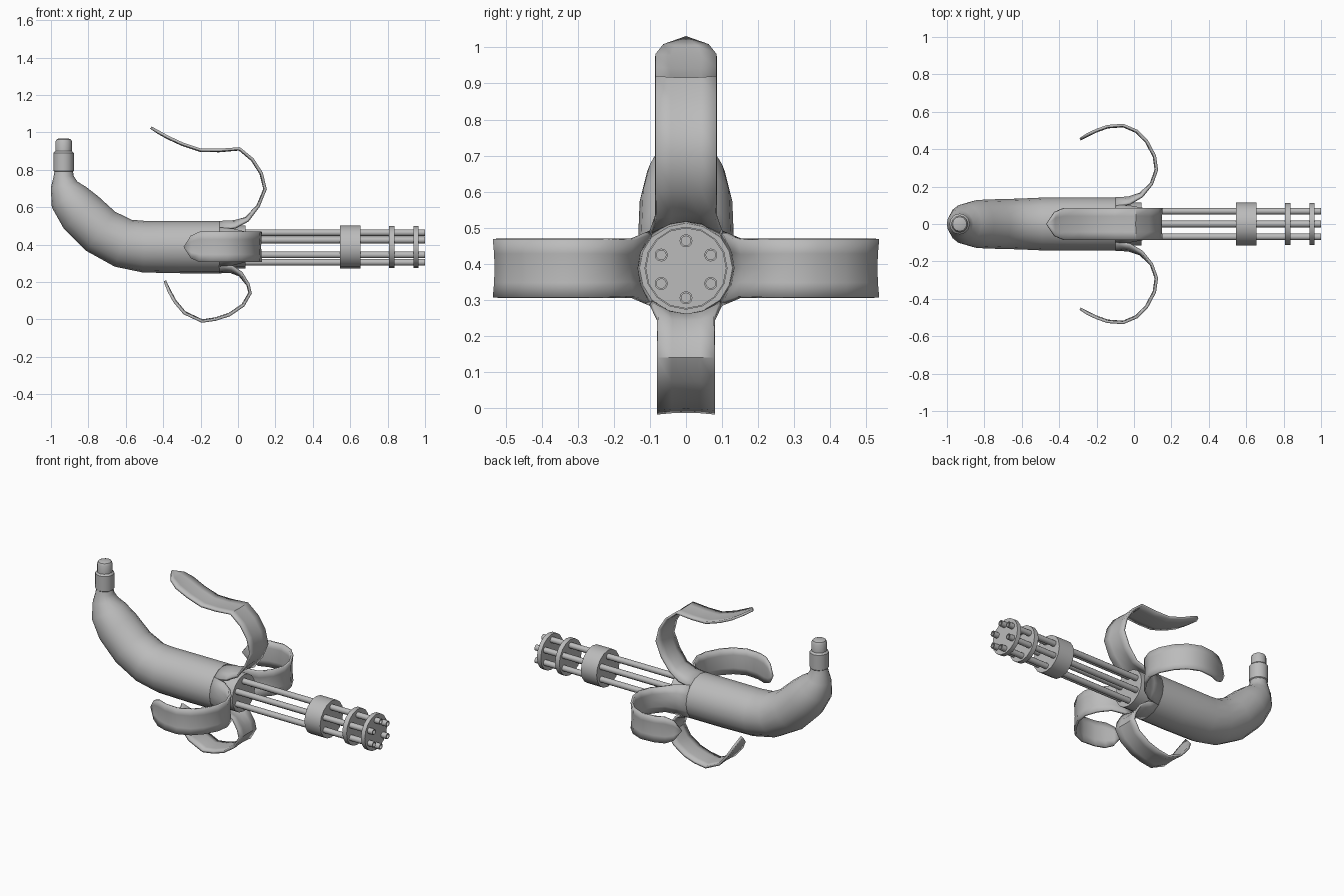
import bpy
import bmesh
import math
from mathutils import Vector

cube = bpy.data.objects.get("Cube")
if cube:
    bpy.data.objects.remove(cube)

AXIS_Z = 0.388

grey = bpy.data.materials.new("plain grey")
grey.use_nodes = True
grey.diffuse_color = (0.5, 0.5, 0.5, 1)
grey.node_tree.nodes["Principled BSDF"].inputs["Base Color"].default_value = (0.5, 0.5, 0.5, 1)


def finish(name, bm, angle=40):
    """Turn a bmesh into a named, coloured, shaded object."""
    bmesh.ops.remove_doubles(bm, verts=bm.verts, dist=0.0005)
    mesh = bpy.data.meshes.new(name)
    bm.to_mesh(mesh)
    bm.free()
    mesh.materials.append(grey)
    obj = bpy.data.objects.new(name, mesh)
    bpy.context.collection.objects.link(obj)
    bpy.ops.object.select_all(action="DESELECT")
    obj.select_set(True)
    bpy.context.view_layer.objects.active = obj
    bpy.ops.object.shade_smooth_by_angle(angle=math.radians(angle))
    return obj


def skin(bm, rows, closed):
    """Bridge consecutive rows of vertices with quads."""
    n = len(rows[0])
    for a, b in zip(rows, rows[1:]):
        for i in range(n if closed else n - 1):
            j = (i + 1) % n
            bm.faces.new((a[i], a[j], b[j], b[i]))


def loft(name, sections, sides=16, cap=True):
    """Round tube through (x, z, radius) sections, square to its path."""
    bm = bmesh.new()
    rows = []
    for k, (x, z, r) in enumerate(sections):
        p, q = sections[max(k - 1, 0)], sections[min(k + 1, len(sections) - 1)]
        t = Vector((q[0] - p[0], 0, q[1] - p[1])).normalized()
        up = Vector((-t.z, 0, t.x))
        ring = []
        for i in range(sides):
            a = math.tau * i / sides
            ring.append(bm.verts.new(Vector((x, 0, z)) + up * r * math.cos(a)
                                     + Vector((0, r * 1.02 * math.sin(a), 0))))
        rows.append(ring)
    skin(bm, rows, True)
    if cap:
        bm.faces.new(rows[0])
        bm.faces.new(rows[-1])
    bmesh.ops.recalc_face_normals(bm, faces=bm.faces)
    return finish(name, bm)


def lathe(name, profile, centre=(0, AXIS_Z), sides=16):
    """Revolve (x, radius) points about a line parallel to x."""
    bm = bmesh.new()
    rows = []
    for x, r in profile:
        rows.append([bm.verts.new((x, centre[0] + r * math.sin(math.tau * i / sides),
                                   centre[1] + r * math.cos(math.tau * i / sides)))
                     for i in range(sides)])
    skin(bm, rows, True)
    bm.faces.new(rows[0])
    bm.faces.new(rows[-1])
    bmesh.ops.recalc_face_normals(bm, faces=bm.faces)
    return finish(name, bm)


def peel(name, path, half, outward):
    """Curled strip; path holds (x, distance from the axis)."""
    out = Vector(outward)
    side = Vector((1, 0, 0)).cross(out)
    bm = bmesh.new()
    rows = []
    last = len(path) - 1
    for k, (x, d) in enumerate(path):
        p, q = path[max(k - 1, 0)], path[min(k + 1, last)]
        t = Vector((q[0] - p[0], q[1] - p[1])).normalized()
        normal = Vector((-t.y, 0, 0)) + out * t.x
        # wide and curved at the root, flat strip, pointed tip
        width = {0: 0.104, 1: 0.098, last - 1: half * 0.75, last: 0}.get(k, half)
        sag = {0: 0.042, 1: 0.032, 2: 0.016, last: 0}.get(k, 0.005)
        centre = Vector((x, 0, AXIS_Z)) + out * d
        rows.append([bm.verts.new(centre + side * width * v - normal * sag * v * v)
                     for v in (-1, -0.5, 0, 0.5, 1)])
    skin(bm, rows, False)
    bmesh.ops.recalc_face_normals(bm, faces=bm.faces)
    # make the root face away from the axis so thickness grows inward
    bm.faces.ensure_lookup_table()
    if bm.faces[1].normal.dot(out) < 0:
        bmesh.ops.reverse_faces(bm, faces=bm.faces)
    obj = finish(name, bm)
    shell = obj.modifiers.new("thickness", "SOLIDIFY")
    shell.thickness = 0.014
    shell.offset = -1
    return obj


# Curved fruit body and its stem
loft("fruit_body", [
    (-0.1, 0.387, 0.14), (-0.3, 0.387, 0.14), (-0.5, 0.389, 0.138),
    (-0.615, 0.408, 0.133), (-0.735, 0.472, 0.13), (-0.84, 0.573, 0.126),
    (-0.905, 0.655, 0.106), (-0.93, 0.72, 0.073), (-0.932, 0.765, 0.054),
    (-0.932, 0.8, 0.048)])
loft("stem", [
    (-0.932, 0.79, 0.05), (-0.932, 0.795, 0.055), (-0.932, 0.89, 0.055),
    (-0.932, 0.9, 0.045), (-0.932, 0.95, 0.045), (-0.932, 0.963, 0.038),
    (-0.932, 0.968, 0.025)], 12)

# Four peeled strips
peel("top_peel", [
    (-0.1, 0.139), (-0.02, 0.143), (0.04, 0.16), (0.1, 0.225), (0.135, 0.31),
    (0.115, 0.39), (0.07, 0.46), (0.005, 0.515), (-0.1, 0.506), (-0.2, 0.507),
    (-0.3, 0.54), (-0.38, 0.577), (-0.43, 0.605), (-0.47, 0.632)],
    0.086, (0, 0, 1))
peel("bottom_peel", [
    (-0.1, 0.141), (-0.04, 0.14), (0.005, 0.157), (0.045, 0.205), (0.055, 0.245),
    (0.02, 0.305), (-0.05, 0.353), (-0.12, 0.376), (-0.19, 0.387), (-0.28, 0.345),
    (-0.33, 0.285), (-0.36, 0.23), (-0.385, 0.178)],
    0.081, (0, 0, -1))
for label, sign in (("left_side_strip", 1), ("right_side_strip", -1)):
    peel(label, [
        (-0.1, 0.143), (-0.03, 0.147), (0.03, 0.167), (0.085, 0.22), (0.11, 0.29),
        (0.1, 0.36), (0.06, 0.435), (0.01, 0.487), (-0.06, 0.517), (-0.14, 0.511),
        (-0.2, 0.489), (-0.245, 0.467), (-0.285, 0.447)],
        0.082, (0, sign, 0))

# Hub inside the peel, and the rings that hold the barrels
for name, x0, x1, r in (("hub", -0.15, 0.04, 0.115), ("wide_ring", 0.545, 0.655, 0.115),
                        ("middle_ring", 0.808, 0.838, 0.112),
                        ("front_ring", 0.938, 0.965, 0.112)):
    lathe(name, [(x0, r), (x1, r)])

# Six hollow barrels
for i in range(6):
    a = math.tau * i / 6
    lathe(f"barrel_{i + 1}",
          [(0.02, 0.018), (1.0, 0.018), (1.0, 0.013), (0.975, 0.013)],
          (0.079 * math.sin(a), AXIS_Z - 0.003 + 0.079 * math.cos(a)), 12)
